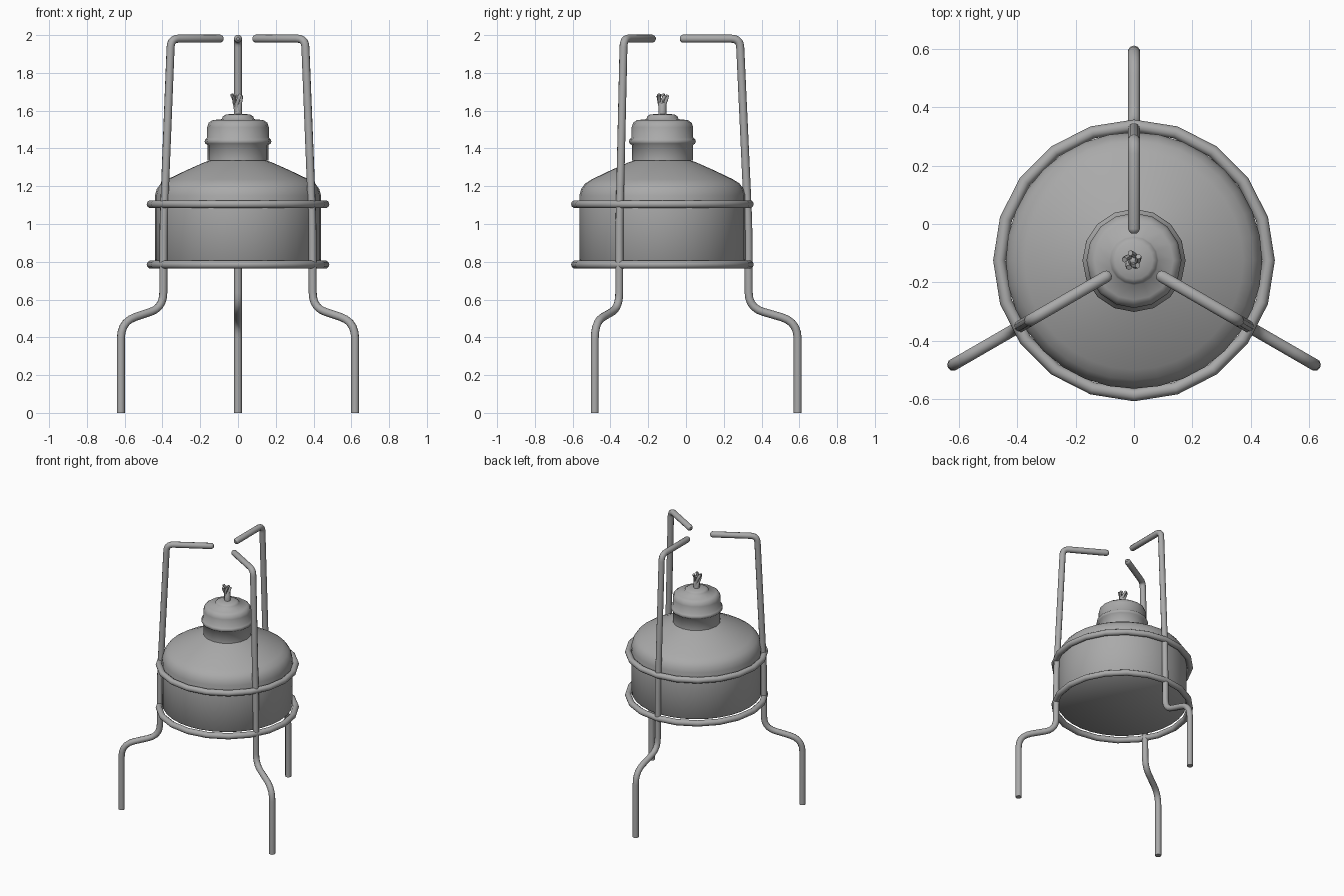
import bpy, bmesh, math
from mathutils import Vector, Matrix

if "Cube" in bpy.data.objects:
    bpy.data.objects.remove(bpy.data.objects["Cube"])

AXIS_Y = -0.125  # burner axis

# Dark grey finish shared by all parts
grey = bpy.data.materials.new("dark_grey")
grey.diffuse_color = (.4, .4, .4, 1)
grey.use_nodes = True
grey.node_tree.nodes["Principled BSDF"].inputs["Base Color"].default_value = grey.diffuse_color


def finish(ob, angle):
    ob.data.materials.clear()
    ob.data.materials.append(grey)
    bpy.ops.object.select_all(action='DESELECT')
    ob.select_set(True)
    bpy.context.view_layer.objects.active = ob
    bpy.ops.object.shade_smooth_by_angle(angle=math.radians(angle))


def lathe(name, profile, sides, angle=50):
    bm = bmesh.new()
    vs = [bm.verts.new((0, -r, z)) for r, z in profile]
    edges = [bm.edges.new(p) for p in zip(vs, vs[1:])]
    bmesh.ops.spin(bm, geom=vs + edges, cent=(0, 0, 0), axis=(0, 0, 1),
                   angle=2 * math.pi, steps=sides)
    bmesh.ops.remove_doubles(bm, verts=bm.verts, dist=1e-4)
    bmesh.ops.recalc_face_normals(bm, faces=bm.faces)
    me = bpy.data.meshes.new(name)
    bm.to_mesh(me)
    bm.free()
    ob = bpy.data.objects.new(name, me)
    ob.location.y = AXIS_Y
    bpy.context.collection.objects.link(ob)
    finish(ob, angle)
    return ob


def rounded(points, cuts):
    # replaces each inner corner by a short quadratic arc
    pts = [Vector(p) for p in points]
    out = [pts[0]]
    for a, b, c, d in zip(pts, pts[1:], pts[2:], cuts):
        s, e = b + (a - b).normalized() * d, b + (c - b).normalized() * d
        for i in range(6):
            t = i / 5
            out.append(s * (1 - t) ** 2 + b * 2 * t * (1 - t) + e * t * t)
    return out + [pts[-1]]


def tube(name, pts, radius, res=3, rot=0.0, cyclic=False, tip=()):
    cu = bpy.data.curves.new(name, 'CURVE')
    cu.dimensions = '3D'
    cu.bevel_depth = radius
    cu.bevel_resolution = res
    cu.use_fill_caps = True
    sp = cu.splines.new('POLY')
    sp.points.add(len(pts) - 1)
    for p, co in zip(sp.points, pts):
        p.co = (*co, 1)
    for p, s in zip(reversed(sp.points), tip):  # narrows the end for a round tip
        p.radius = s
    sp.use_cyclic_u = cyclic
    ob = bpy.data.objects.new(name, cu)
    ob.location.y = AXIS_Y
    ob.rotation_euler.z = rot
    bpy.context.collection.objects.link(ob)
    bpy.ops.object.select_all(action='DESELECT')
    ob.select_set(True)
    bpy.context.view_layer.objects.active = ob
    bpy.ops.object.convert(target='MESH')
    ob = bpy.context.object
    ob.name = name
    finish(ob, 60)
    return ob


# Fuel bottle: base just above the lower ring, sloped shoulder, hidden neck
lathe("fuel_bottle", [(0, .803), (.434, .803), (.44, .81), (.44, 1.15), (.43, 1.185),
                      (.41, 1.213), (.375, 1.236), (.27, 1.286), (.175, 1.328),
                      (.145, 1.337), (.145, 1.345)], 32)

# Screw cap with a bead and a wick collar
lathe("cap", [(.162, 1.335), (.162, 1.418), (.173, 1.426), (.177, 1.437),
              (.173, 1.449), (.163, 1.458), (.163, 1.512), (.155, 1.536), (.135, 1.55),
              (.085, 1.555), (.08, 1.57), (.065, 1.58), (.02, 1.583)], 16, 80)

# Wick and its frayed, twisted strands
lathe("wick", [(.021, 1.575), (.021, 1.64), (.012, 1.652), (0, 1.655)], 10)
for k in range(5):
    strand = []
    for i in range(8):
        t = i / 7
        r = .012 + .014 * max(0, t - .4) / .6
        a = 2 * math.pi * k / 5 + 1.8 * t
        strand.append((r * math.cos(a) - .007 * t, r * math.sin(a),
                       1.59 + (.09 + .007 * (k % 2)) * t))
    tube(f"wick_strand_{k + 1}", strand, .01, 1)

# Two holding rings of the stand
for name, z in (("lower_ring", .785), ("upper_ring", 1.105)):
    n = 20
    tube(name, [(.462 * math.sin(2 * math.pi * i / n), .462 * math.cos(2 * math.pi * i / n), z)
                for i in range(n)], .0215, 3, cyclic=True)

# Three bent wire legs with rounded pot-support tips
path = rounded([(.716, 0, 0), (.716, 0, .482), (.457, 0, .557), (.455, 0, 1.0),
                (.41, 0, 1.981), (.108, 0, 1.981)], [.09, .08, .1, .045])
path += [Vector((.099, 0, 1.981)), Vector((.092, 0, 1.981))]
for i in range(3):
    tube(f"leg_{i + 1}", path, .0213, 3, rot=math.radians(90 + 120 * i), tip=(.4, .82))
